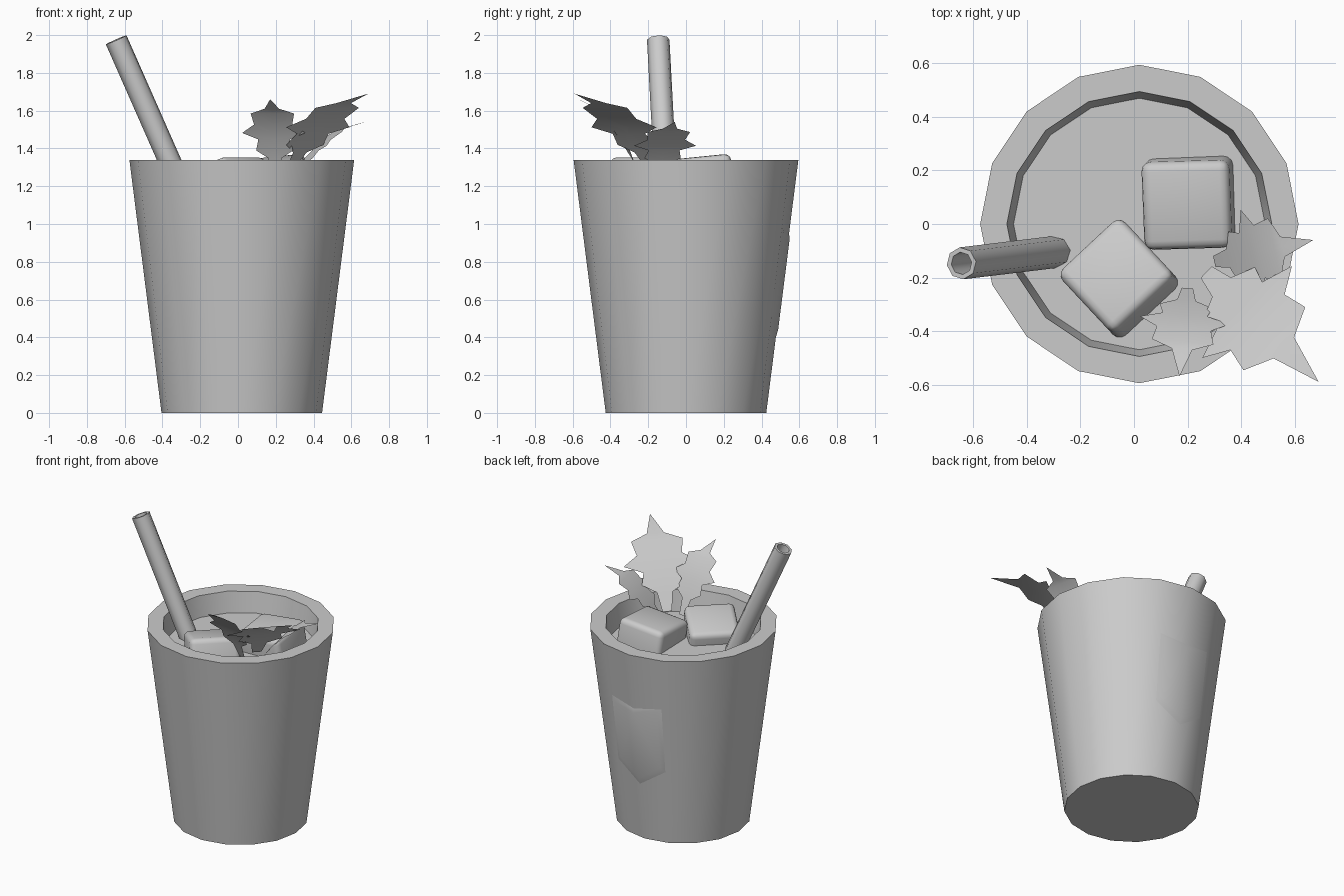
import bpy, bmesh, math
from mathutils import Vector, Euler

if "Cube" in bpy.data.objects:
    bpy.data.objects.remove(bpy.data.objects["Cube"], do_unlink=True)

grey = bpy.data.materials.new("plain_grey")
grey.use_nodes = True
grey.diffuse_color = (0.6, 0.6, 0.6, 1)
grey.node_tree.nodes["Principled BSDF"].inputs["Base Color"].default_value = (0.6, 0.6, 0.6, 1)

CUP_X, CUP_H, R_TOP, R_BASE, LIQUID_Z = 0.02, 1.34, 0.595, 0.425, 1.2


def finish(name, bm, angle=None, outward=True):
    if outward:
        bmesh.ops.recalc_face_normals(bm, faces=bm.faces)
    mesh = bpy.data.meshes.new(name)
    bm.to_mesh(mesh)
    bm.free()
    mesh.materials.append(grey)
    ob = bpy.data.objects.new(name, mesh)
    bpy.context.collection.objects.link(ob)
    if angle:
        bpy.ops.object.select_all(action='DESELECT')
        ob.select_set(True)
        bpy.context.view_layer.objects.active = ob
        bpy.ops.object.shade_smooth_by_angle(angle=math.radians(angle))
    return ob


def lathe(name, profile, sides, angle, caps):
    """Spin (radius, z) rings around z; optionally cap both ends."""
    bm = bmesh.new()
    rings = [[bm.verts.new((r * math.cos(math.tau * i / sides),
                            r * math.sin(math.tau * i / sides), z))
              for i in range(sides)] for r, z in profile]
    pairs = list(zip(rings, rings[1:]))
    if not caps:
        pairs.append((rings[-1], rings[0]))
    for a, b in pairs:
        for i in range(sides):
            j = (i + 1) % sides
            bm.faces.new((a[i], a[j], b[j], b[i]))
    if caps:
        bm.faces.new(rings[0])
        bm.faces.new(rings[-1])
    return finish(name, bm, angle)


# Cup with thick rim, closed by the drink surface
cup = lathe("cup", [(R_BASE, 0), (R_TOP, CUP_H), (0.495, CUP_H), (0.47, LIQUID_Z)], 16, 30, True)
cup.location.x = CUP_X

# Hollow straw leaning out of the cup
low, high = Vector((-0.29, -0.104, 1.17)), Vector((-0.645, -0.147, 1.975))
length = (high - low).length
straw = lathe("straw", [(0.06, 0), (0.06, length), (0.042, length), (0.042, 0)], 8, 50, False)
straw.location = low
straw.rotation_euler = (high - low).to_track_quat('Z', 'Y').to_euler()


# Rounded ice cubes
def ice(name, size, location, tilt):
    bm = bmesh.new()
    bmesh.ops.create_cube(bm, size=size)
    bmesh.ops.bevel(bm, geom=bm.edges[:], offset=0.035, segments=3, profile=0.5, affect='EDGES')
    ob = finish(name, bm, 40)
    ob.location = location
    ob.rotation_euler = tilt
    return ob


ice("ice_cube_back", 0.33, (0.21, 0.085, 1.18), Euler((0.1, -0.1, 0.03)))
front_ice = ice("ice_cube_front", 0.32, (-0.045, -0.215, 1.165), Euler((0, 0, 0)))
front_ice.rotation_euler = (Euler((0, -0.25, 0)).to_matrix()).to_euler()
front_ice.rotation_euler.rotate(Euler((0, 0, -math.radians(47))))

# Half outline of a lobed leaf: (half width, distance from base)
LEAF = [(0.03, 0), (0.05, 0.08), (0.14, 0.117), (0.12, 0.175), (0.24, 0.213),
        (0.145, 0.268), (0.165, 0.356), (0.055, 0.405), (0, 0.587)]


# Thin leaf arching from base to tip
def leaf(name, base, tip, scale):
    base, tip = Vector(base), Vector(tip)
    run = Vector((tip.x - base.x, tip.y - base.y, 0))
    side = Vector((-run.y, run.x, 0)).normalized() * scale
    bm = bmesh.new()
    rows = []
    for u, v in LEAF:
        t = v / LEAF[-1][1]
        spine = base + run * t
        spine.z += (tip.z - base.z) * (1.88 * t - 0.88 * t * t)
        rows.append([bm.verts.new(spine + side * k) for k in ((u, 0, -u) if u else (0,))])
    for a, b in zip(rows, rows[1:]):
        if len(b) == 1:
            bm.faces.new((a[0], a[1], b[0]))
            bm.faces.new((a[1], a[2], b[0]))
        else:
            for k in (0, 1):
                bm.faces.new((a[k], a[k + 1], b[k + 1], b[k]))
    bmesh.ops.reverse_faces(bm, faces=bm.faces)
    for f in bm.faces:
        f.normal_update()
        if f.normal.z < 0:
            f.normal_flip()
    finish(name, bm, 60, outward=False)


leaf("leaf_large", (0.27, -0.18, 1.28), (0.69, -0.59, 1.69), 1.0)
leaf("leaf_front", (0.2, -0.24, 1.25), (0.17, -0.57, 1.66), 0.7)
leaf("leaf_side", (0.3, -0.14, 1.25), (0.67, -0.06, 1.54), 0.7)


# Shallow shield-shaped panel on the back wall
def wall(x, z, lift):
    radius = R_BASE + (R_TOP - R_BASE) * z / CUP_H
    return (CUP_X + x, radius - abs(x) * math.tan(math.pi / 16) + lift, z)


bm = bmesh.new()
outline = [(0, 0.95), (0.19, 0.98), (0.18, 0.52), (0, 0.4), (-0.18, 0.52), (-0.19, 0.98)]
outer = [bm.verts.new(wall(x, z, 0)) for x, z in outline]
inner = [bm.verts.new(wall(x * 0.85, 0.72 + (z - 0.72) * 0.87, 0.007)) for x, z in outline]
for i in range(6):
    j = (i + 1) % 6
    bm.faces.new((outer[i], outer[j], inner[j], inner[i]))
bm.faces.new(inner[0:4])
bm.faces.new([inner[0]] + inner[3:6])
finish("shield_panel", bm, 40)
